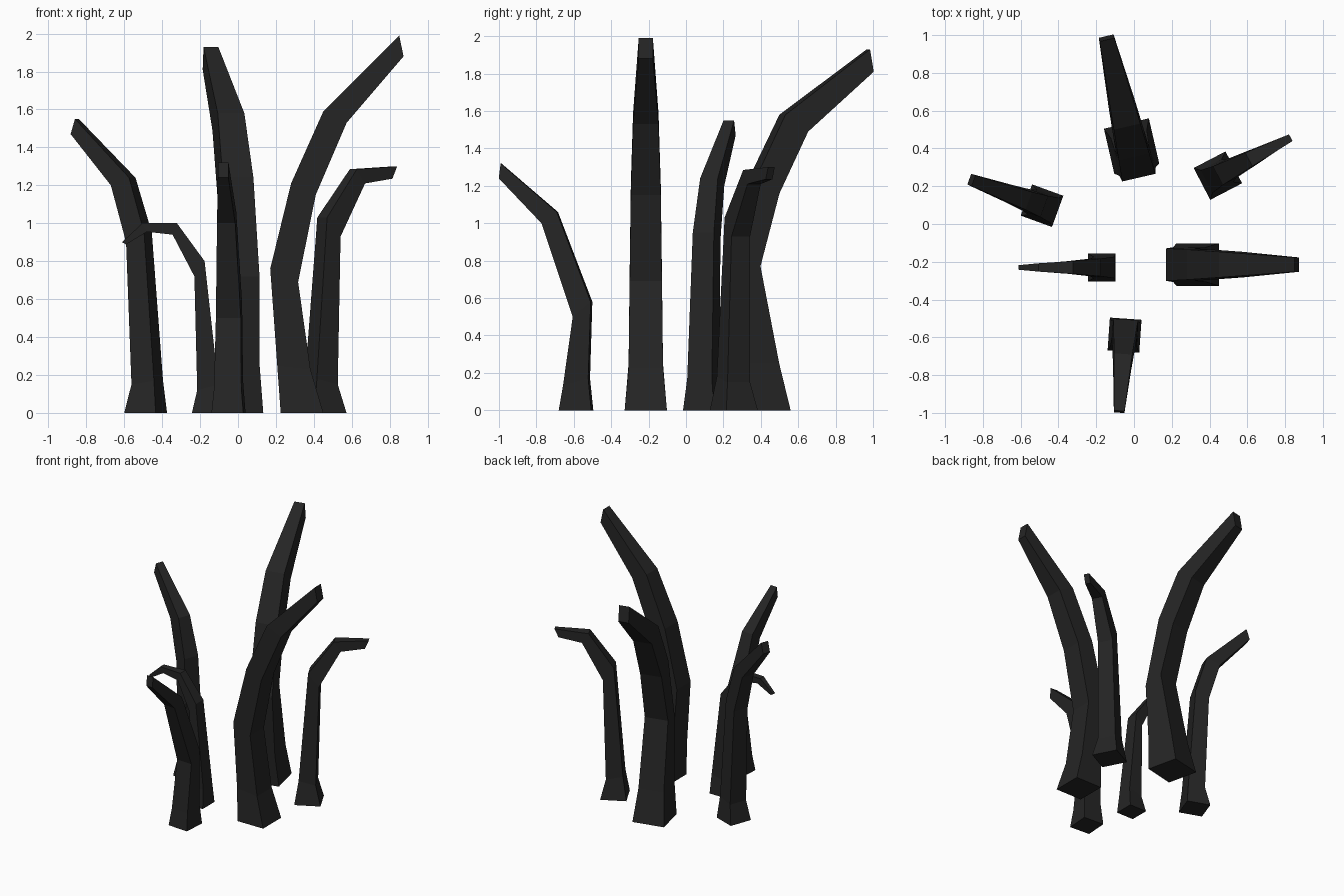
import bpy, bmesh, math
from mathutils import Vector

dark = bpy.data.materials.new("dark_hide")
dark.diffuse_color = (0.018, 0.018, 0.018, 1)


def tentacle(name, x, y, angle, rings):
    """Loft four-sided rings: (inner_u, inner_z, outer_u, outer_z, half_width).
    u runs from the base centre in the direction the tentacle bends."""
    a = math.radians(angle)
    along = Vector((math.cos(a), math.sin(a), 0))
    side = Vector((-math.sin(a), math.cos(a), 0))
    bm = bmesh.new()
    loops = []
    for iu, iz, ou, oz, w in rings:
        loops.append([bm.verts.new(Vector((x, y, z)) + along * u + side * s)
                      for u, z, s in ((iu, iz, w), (iu, iz, -w), (ou, oz, -w), (ou, oz, w))])
    for lo, hi in zip(loops, loops[1:]):
        for i in range(4):
            j = (i + 1) % 4
            bm.faces.new((lo[i], lo[j], hi[j], hi[i]))
    bm.faces.new(loops[0][::-1])
    bm.faces.new(loops[-1])
    bmesh.ops.recalc_face_normals(bm, faces=bm.faces)
    mesh = bpy.data.meshes.new(name)
    bm.to_mesh(mesh)
    bm.free()
    mesh.materials.append(dark)
    bpy.context.collection.objects.link(bpy.data.objects.new(name, mesh))


# Two tall tentacles, sweeping right and back
tentacle("tall_tentacle_right", 0.337, -0.215, 0, [
    (-0.112, 0, 0.113, 0, 0.113), (-0.13, 0.25, 0.045, 0.23, 0.092),
    (-0.167, 0.76, -0.02, 0.69, 0.086), (-0.057, 1.21, 0.073, 1.15, 0.08),
    (0.113, 1.59, 0.236, 1.53, 0.068), (0.513, 1.99, 0.536, 1.88, 0.038)])
tentacle("tall_tentacle_back", -0.013, 0.413, 103, [
    (-0.122, 0, 0.122, 0, 0.122), (-0.14, 0.25, 0.065, 0.25, 0.098),
    (-0.172, 0.72, -0.036, 0.77, 0.09), (-0.06, 1.24, 0.07, 1.16, 0.083),
    (0.105, 1.58, 0.23, 1.49, 0.072), (0.577, 1.93, 0.597, 1.81, 0.04)])

# Three medium tentacles
tentacle("medium_tentacle_left", -0.487, 0.097, 160, [
    (-0.088, 0, 0.088, 0, 0.088), (-0.072, 0.17, 0.054, 0.15, 0.07),
    (-0.013, 0.95, 0.088, 0.9, 0.06), (0.075, 1.24, 0.177, 1.2, 0.05),
    (0.386, 1.55, 0.41, 1.47, 0.03)])
tentacle("medium_tentacle_front", -0.05, -0.588, 266, [
    (-0.087, 0, 0.087, 0, 0.084), (-0.07, 0.17, 0.065, 0.13, 0.072),
    (-0.083, 0.58, 0.013, 0.5, 0.066), (0.1, 1.06, 0.182, 1.0, 0.048),
    (0.402, 1.32, 0.412, 1.24, 0.028)])
tentacle("medium_tentacle_back_right", 0.444, 0.256, 27.5, [
    (-0.095, 0, 0.095, 0, 0.095), (-0.067, 0.18, 0.057, 0.15, 0.068),
    (0.0, 1.03, 0.08, 0.93, 0.056), (0.185, 1.285, 0.234, 1.21, 0.04),
    (0.435, 1.3, 0.407, 1.235, 0.02)])

# Small tentacle hooking down
tentacle("small_hooked_tentacle", -0.17, -0.23, 180, [
    (-0.073, 0, 0.073, 0, 0.074), (-0.066, 0.15, 0.045, 0.12, 0.057),
    (0.006, 0.8, 0.06, 0.72, 0.047), (0.152, 1.0, 0.175, 0.94, 0.034),
    (0.335, 1.0, 0.31, 0.955, 0.022), (0.442, 0.9, 0.42, 0.888, 0.012)])
